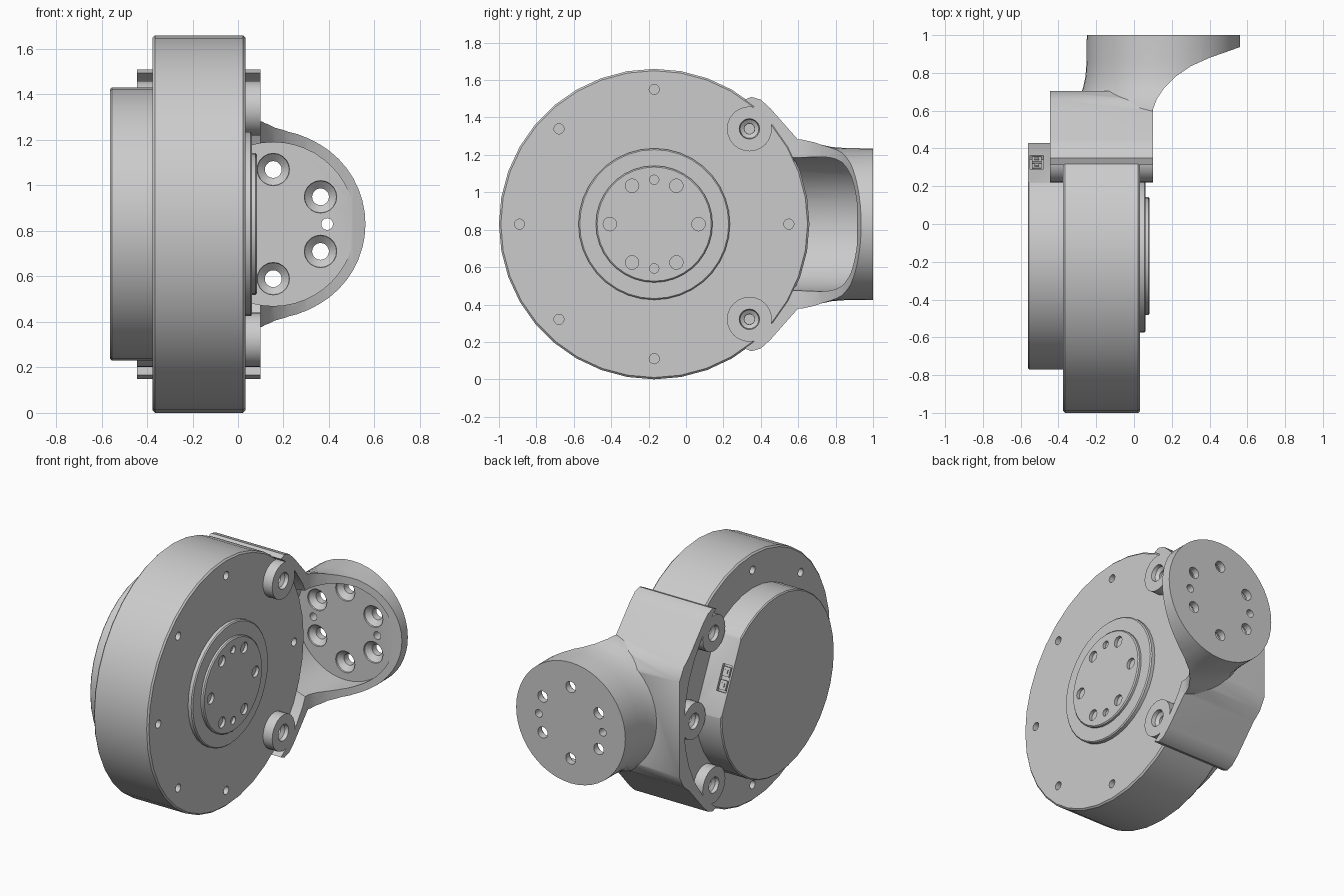
import bpy, bmesh
from math import sin, cos, pi, radians
from mathutils import Matrix, Vector

if "Cube" in bpy.data.objects:
    bpy.data.objects.remove(bpy.data.objects["Cube"])

grey = bpy.data.materials.new("plain grey metal")
grey.use_nodes = True
grey.diffuse_color = (0.6, 0.6, 0.6, 1)
grey.node_tree.nodes["Principled BSDF"].inputs["Base Color"].default_value = (0.6, 0.6, 0.6, 1)

CY, CZ = -0.17, 0.83      # motor axis, along x
FX = 0.155                # flange axis, along y
BOLT = 0.72               # housing bolt circle


def finish(name, bm):
    bmesh.ops.recalc_face_normals(bm, faces=bm.faces)
    me = bpy.data.meshes.new(name)
    bm.to_mesh(me)
    bm.free()
    me.materials.append(grey)
    ob = bpy.data.objects.new(name, me)
    bpy.context.collection.objects.link(ob)
    return ob


def bridge(name, rings):
    """Skin a stack of closed rings and cap both ends."""
    bm = bmesh.new()
    rows = [[bm.verts.new(p) for p in ring] for ring in rings]
    n = len(rows[0])
    for a, b in zip(rows, rows[1:]):
        for i in range(n):
            j = (i + 1) % n
            bm.faces.new((a[i], a[j], b[j], b[i]))
    bm.faces.new(rows[0])
    bm.faces.new(rows[-1])
    return finish(name, bm)


def lathe(name, axis, u, v, profile, seg=36):
    """Turn (position, radius) pairs about a line along x or y."""
    rings = []
    for t, r in profile:
        ring = [(u + r * cos(2 * pi * i / seg), v + r * sin(2 * pi * i / seg)) for i in range(seg)]
        rings.append([(t, a, b) if axis == "X" else (a, t, b) for a, b in ring])
    return bridge(name, rings)


def prism(name, axis, points, lo, hi):
    return bridge(name, [[(t, a, b) if axis == "X" else (a, b, t) for a, b in points] for t in (lo, hi)])


def boolean(ob, tools, op="DIFFERENCE"):
    for tool in tools:
        mod = ob.modifiers.new("cut", "BOOLEAN")
        mod.operation, mod.object, mod.solver = op, tool, "EXACT"
        tool.hide_render = True
    bpy.context.view_layer.update()
    me = bpy.data.meshes.new_from_object(ob.evaluated_get(bpy.context.evaluated_depsgraph_get()))
    ob.modifiers.clear()
    ob.data = me
    for tool in tools:
        bpy.data.objects.remove(tool)


def polar(r, deg):
    return CY + r * cos(radians(deg)), CZ + r * sin(radians(deg))


def drill(r, deg, lo, hi, radius):
    return lathe("drill", "X", *polar(r, deg), [(lo, radius), (hi, radius)], 16)


# Round motor housing with softened edges and bolt holes on both faces
housing = lathe("motor_housing", "X", CY, CZ,
                [(-0.375, 0.82), (-0.365, 0.83), (0.022, 0.83), (0.032, 0.82)])
boolean(housing, [drill(BOLT, 45 * k, lo, lo + 0.1, 0.027)
                  for k in range(8) for lo in (-0.43, -0.02)])

# Output hub: outer step and drilled inner step
lathe("hub_ring", "X", CY, CZ, [(0.02, 0.405), (0.055, 0.405), (0.062, 0.398)])
hub = lathe("output_hub", "X", CY, CZ, [(0.03, 0.312), (0.076, 0.312), (0.083, 0.305)])
boolean(hub, [drill(0.237, 60 * k, 0.045, 0.12, 0.036) for k in range(6)]
        + [drill(0.237, a, 0.045, 0.12, 0.025) for a in (90, 270)])

# Rear cap with one flat side that carries a sunken socket
cap = lathe("rear_cap", "X", CY, CZ, [(-0.36, 0.6), (-0.555, 0.6), (-0.562, 0.593)])
FLAT = 0.544


def flat_box(name, x, dist, along, size):
    """Box aligned to the cap's flat side: size is x, outward, along."""
    bm = bmesh.new()
    bmesh.ops.create_cube(bm, size=1, matrix=Matrix.Diagonal((*size, 1)))
    bmesh.ops.transform(bm, verts=bm.verts, matrix=Matrix.Translation((0, CY, CZ))
                        @ Matrix.Rotation(radians(25), 4, "X")
                        @ Matrix.Translation(Vector((x, dist, along))))
    return finish(name, bm)


boolean(cap, [flat_box("flat_cutter", -0.5, FLAT + 0.1, 0, (0.5, 0.2, 1)),
              flat_box("socket_cutter", -0.515, FLAT, -0.01, (0.07, 0.05, 0.17))])
for label, side in (("upper", 1), ("lower", -1)):
    flat_box("socket_block_" + label, -0.515, FLAT - 0.016, -0.01 + side * 0.042, (0.05, 0.03, 0.06))
    flat_box("socket_pin_" + label, -0.515, FLAT - 0.004, -0.01 + side * 0.042, (0.025, 0.02, 0.025))

# Bracket saddle wrapping the housing rim
upper = [(0.25, 0.60), (0.29, 0.655), (0.35, 0.68), (0.40, 0.665), (0.45, 0.62),
         (0.60, 0.45), (0.66, 0.40), (0.705, 0.32)]
outline = [(y, CZ + h) for y, h in upper] + [(y, CZ - h) for y, h in reversed(upper)]
bracket = prism("mounting_bracket", "X", outline, -0.445, 0.1)

# Round neck leading to the flange, swept away on the open side
neck = lathe("neck", "Y", FX, CZ, [(0.5, 0.46), (0.62, 0.455), (0.68, 0.44), (0.72, 0.425),
                                   (0.78, 0.412), (0.86, 0.406), (1.0, 0.405)], 48)
sweep = [(0.098, 0.3), (0.098, 0.6), (0.12, 0.66), (0.16, 0.72), (0.22, 0.78), (0.30, 0.835),
         (0.40, 0.88), (0.50, 0.915), (0.57, 0.94), (0.8, 0.94), (0.8, 0.3)]
boolean(neck, [prism("sweep_cutter", "Z", sweep, 0, 2)])
boolean(bracket, [neck], "UNION")
boolean(bracket, [lathe("housing_cutter", "X", CY, CZ, [(-1, 0.824), (1, 0.824)]),
                  lathe("bore_cutter", "Y", FX, CZ, [(0.3, 0.36), (0.915, 0.36)], 48)])

# Bolt lugs gripping both housing faces, plus a middle lug at the rear
lugs = [(a, 0.025, 0.1) for a in (45, -45)] + [(a, -0.445, -0.37) for a in (45, 0, -45)]
boolean(bracket, [lathe("lug", "X", *polar(BOLT, a), [(lo, 0.12), (hi, 0.12)], 24)
                  for a, lo, hi in lugs], "UNION")
cutters = []
for a, lo, hi in lugs:
    if hi > 0:
        cut = [(0.02, 0.028), (0.06, 0.028), (0.075, 0.05), (0.13, 0.06)]
    else:
        cut = [(-0.36, 0.028), (-0.405, 0.028), (-0.42, 0.05), (-0.47, 0.055)]
    cutters.append(lathe("lug_drill", "X", *polar(BOLT, a), cut, 20))

# Flange bolt holes with counterbores, and two dowel holes
for k in range(6):
    a = radians(30 + 60 * k)
    cutters.append(lathe("flange_drill", "Y", FX + 0.24 * cos(a), CZ + 0.24 * sin(a),
                         [(0.89, 0.075), (0.925, 0.07), (0.955, 0.037), (1.05, 0.037)], 20))
for s in (1, -1):
    cutters.append(lathe("dowel_drill", "Y", FX + s * 0.237, CZ, [(0.85, 0.026), (1.05, 0.026)], 16))
boolean(bracket, cutters)

# Smooth curved sides, crisp edges
bpy.ops.object.select_all(action="DESELECT")
for ob in bpy.context.collection.objects:
    if ob.type == "MESH" and grey.name in ob.data.materials:
        ob.select_set(True)
        bpy.context.view_layer.objects.active = ob
bpy.ops.object.shade_smooth_by_angle(angle=radians(30))
